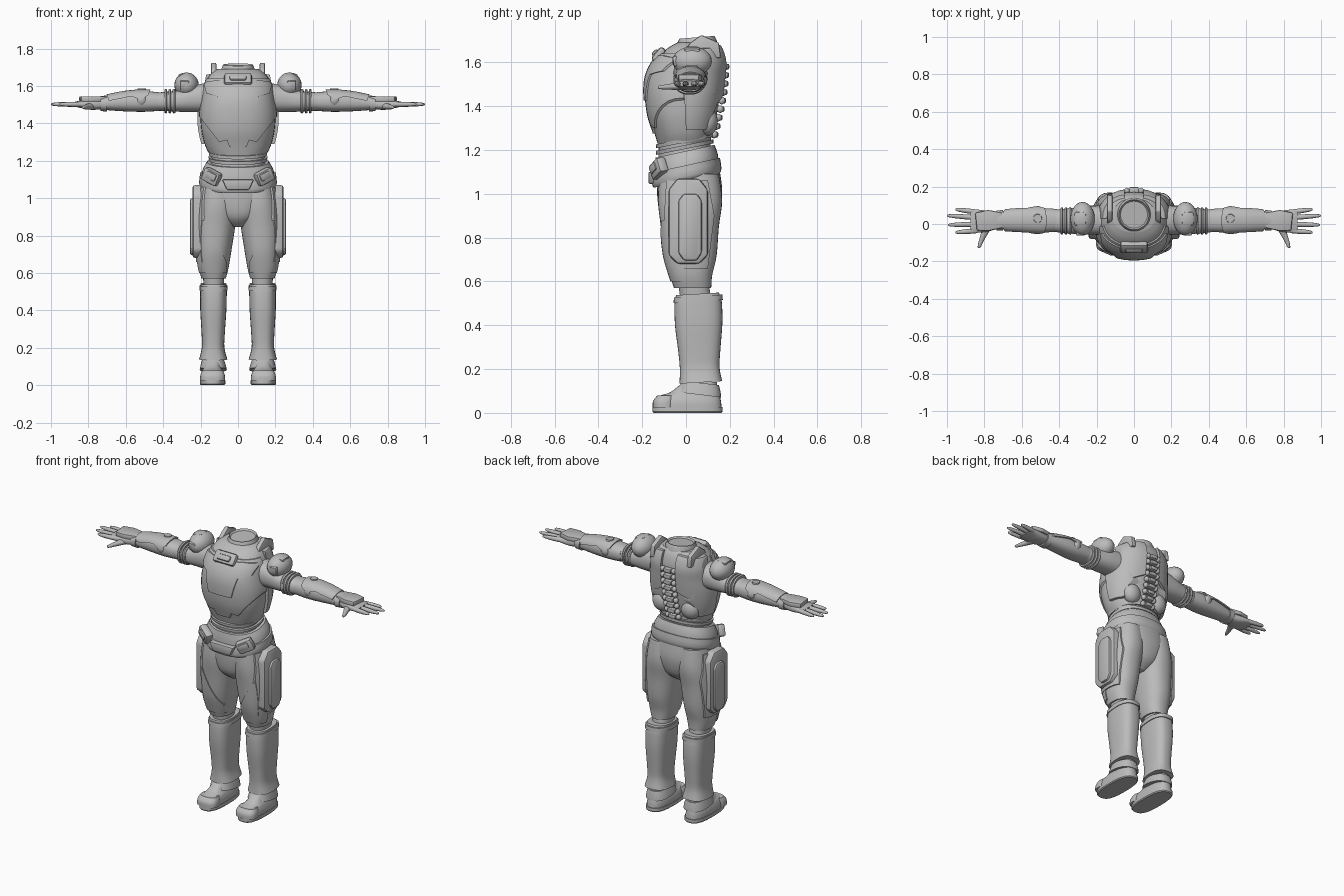
import bpy, bmesh, math
from mathutils import Matrix, Vector, Euler

cube = bpy.data.objects.get("Cube")
if cube:
    bpy.data.objects.remove(cube, do_unlink=True)

GREY = (0.5, 0.5, 0.5, 1)
mat = bpy.data.materials.new("armour grey")
mat.use_nodes = True
mat.diffuse_color = GREY
mat.node_tree.nodes["Principled BSDF"].inputs["Base Color"].default_value = GREY


def smooth(ob, angle=35):
    bpy.ops.object.select_all(action='DESELECT')
    bpy.context.view_layer.objects.active = ob
    ob.select_set(True)
    bpy.ops.object.shade_smooth_by_angle(angle=math.radians(angle))


def finish(name, bm, mirror=False):
    bmesh.ops.recalc_face_normals(bm, faces=bm.faces[:])
    me = bpy.data.meshes.new(name)
    bm.to_mesh(me)
    bm.free()
    me.materials.append(mat)
    ob = bpy.data.objects.new(name, me)
    bpy.context.collection.objects.link(ob)
    smooth(ob)
    if mirror:
        ob.modifiers.new("mirror", 'MIRROR').use_mirror_merge = False
    return ob


def place(axis, t, a, b):
    return {'X': (t, a, b), 'Y': (a, t, b), 'Z': (a, b, t)}[axis]


def catmull(p0, p1, p2, p3, u):
    return [0.5 * (2*b + (c-a)*u + (2*a-5*b+4*c-d)*u*u + (3*b-a-3*c+d)*u**3)
            for a, b, c, d in zip(p0, p1, p2, p3)]


# Loft of rounded sections: (position, a min, a max, b min, b max)
def loft(name, axis, secs, p=2.3, n=36, steps=4, off=0, shear=0, mirror=False):
    rows = []
    for i in range(len(secs) - 1):
        q = [secs[max(i-1, 0)], secs[i], secs[i+1], secs[min(i+2, len(secs)-1)]]
        rows += [catmull(*q, k / steps) for k in range(steps)]
    rows.append(secs[-1])
    bm, rings = bmesh.new(), []
    for t, a0, a1, b0, b1 in rows:
        ring = []
        for k in range(n):
            th = 2 * math.pi * k / n
            c, s = math.cos(th), math.sin(th)
            a = (a0+a1)/2 + ((a1-a0)/2 + off) * math.copysign(abs(c)**(2/p), c)
            b = (b0+b1)/2 + ((b1-b0)/2 + off) * math.copysign(abs(s)**(2/p), s)
            ring.append(bm.verts.new(place(axis, t + shear*b, a, b)))
        rings.append(ring)
    for r, s in zip(rings, rings[1:]):
        for k in range(n):
            bm.faces.new((r[k], r[(k+1) % n], s[(k+1) % n], s[k]))
    bm.faces.new(rings[0])
    bm.faces.new(rings[-1])
    return finish(name, bm, mirror)


def prism(name, axis, outline, lo, hi, bevel=0, mirror=False):
    bm = bmesh.new()
    ends = [[bm.verts.new(place(axis, t, a, b)) for a, b in outline] for t in (lo, hi)]
    n = len(outline)
    for k in range(n):
        bm.faces.new((ends[0][k], ends[0][(k+1) % n], ends[1][(k+1) % n], ends[1][k]))
    for e in ends:
        bm.faces.new(e)
    if bevel:
        bmesh.ops.bevel(bm, geom=bm.edges[:], offset=bevel, segments=2, profile=0.5, affect='EDGES')
    return finish(name, bm, mirror)


# Raised plate: an enlarged loft trimmed to an outline
def plate(name, secs, off, axis, outline, lo, hi, mirror=False, loft_axis='Z'):
    ob = loft(name, loft_axis, secs, off=off)
    cutter = prism("cutter", axis, outline, lo, hi)
    mod = ob.modifiers.new("trim", 'BOOLEAN')
    mod.operation, mod.solver, mod.object = 'INTERSECT', 'EXACT', cutter
    dg = bpy.context.evaluated_depsgraph_get()
    me = bpy.data.meshes.new_from_object(ob.evaluated_get(dg))
    ob.modifiers.clear()
    ob.data = me
    bpy.data.objects.remove(cutter, do_unlink=True)
    smooth(ob)
    if mirror:
        ob.modifiers.new("mirror", 'MIRROR').use_mirror_merge = False
    return ob


def box(name, loc, size, bevel=0.01, rot=(0, 0, 0), mirror=False):
    bm = bmesh.new()
    bmesh.ops.create_cube(bm, size=1, matrix=Matrix.Diagonal((*size, 1)))
    bmesh.ops.bevel(bm, geom=bm.edges[:], offset=bevel, segments=2, profile=0.5, affect='EDGES')
    bm.transform(Matrix.Translation(loc) @ Euler(rot).to_matrix().to_4x4())
    return finish(name, bm, mirror)


def ball(name, loc, radii, mirror=True):
    bm = bmesh.new()
    bmesh.ops.create_uvsphere(bm, u_segments=24, v_segments=14, radius=1,
                              matrix=Matrix.Translation(loc) @ Matrix.Diagonal((*radii, 1)))
    return finish(name, bm, mirror)


def both(half):
    return half + [(-x, z) for x, z in reversed(half)]


# Torso and its armour plates
torso = [(z, -w, w, f, b) for z, w, f, b in (
    (1.23, .15, -.13, .11), (1.28, .175, -.145, .12), (1.36, .195, -.17, .14), (1.45, .2, -.18, .155),
    (1.53, .19, -.175, .165), (1.6, .18, -.145, .17), (1.66, .15, -.09, .155), (1.69, .11, -.04, .135))]
loft("torso", 'Z', torso)
plate("chest_armour", torso, .008, 'Y',
      both([(.19, 1.64), (.21, 1.44), (.1, 1.3), (.06, 1.31), (.045, 1.275)]), -.3, -.01)
plate("chest_centre_panel", torso, .015, 'Y',
      both([(.12, 1.63), (.185, 1.62), (.17, 1.56), (.11, 1.545), (.08, 1.425)]), -.3, -.05)
plate("side_armour", torso, .018, 'X',
      [(-.01, 1.5), (.13, 1.5), (.14, 1.4), (.09, 1.29), (0, 1.29)], .05, .3, True)
plate("shoulder_blade_plate", torso, .018, 'Y',
      [(.05, 1.68), (.17, 1.66), (.2, 1.5), (.13, 1.41), (.05, 1.45)], .03, .3, True)
ball("lower_back_pod", (.1, .095, 1.33), (.06, .05, .065))
box("chest_badge_frame", (0, -.125, 1.635), (.15, .035, .075), .015, (-.7, 0, 0))
box("chest_badge", (0, -.137, 1.64), (.09, .03, .035), .01, (-.7, 0, 0))
loft("neck_ring", 'Z', [(1.6, -.1, .1, -.06, .15), (1.69, -.088, .088, -.04, .14),
                        (1.71, -.08, .08, -.03, .13), (1.7, -.072, .072, -.022, .122)],
     2, steps=1, shear=.08)
prism("collar_fin", 'X', [(-.03, 1.62), (.16, 1.62), (.15, 1.69), (.07, 1.725), (.02, 1.69)],
      .115, .145, .008, True)

# Segmented spine
for i in range(9):
    u = i / 8
    y = .13 + .05 * math.sin(u * math.pi / 2)
    box(f"spine_segment_{i}", (0, y, 1.27 + .31 * u), (.05, .035, .026), .007)
    ball(f"spine_node_{i}", (.038, y - .002, 1.27 + .31 * u), (.015, .016, .017))

# Waist and belt
loft("waist", 'Z', [(1.08, -.17, .17, -.13, .14), (1.2, -.145, .145, -.125, .115),
                    (1.27, -.155, .155, -.13, .11)])
for i, z in enumerate((1.205, 1.235)):
    loft(f"waist_band_{i}", 'Z', [(z, -.155, .155, -.136, .125), (z+.018, -.158, .158, -.138, .125)],
         steps=1, shear=.2)
loft("upper_belt", 'Z', [(1.1, -.195, .195, -.145, .15), (1.15, -.19, .19, -.145, .145),
                         (1.195, -.165, .165, -.138, .13)], shear=.22, steps=2)
loft("lower_belt", 'Z', [(1.06, -.195, .195, -.148, .155), (1.08, -.208, .208, -.155, .162),
                         (1.13, -.203, .203, -.15, .155)], shear=.22, steps=2)
box("belt_pouch", (.14, -.125, 1.115), (.1, .05, .075), .014, (.1, -.45, .45), True)
box("pouch_flap", (.143, -.148, 1.118), (.062, .02, .04), .008, (.1, -.45, .45), True)
prism("buckle", 'Y', both([(.085, 1.1), (.06, 1.045)]), -.172, -.12, .008)

# Hips and thighs
loft("pelvis", 'Z', [(.845, -.035, .035, -.06, .08), (.9, -.12, .12, -.115, .14),
                     (1, -.18, .18, -.132, .165), (1.1, -.19, .19, -.13, .155)])
thigh = [(1.09, .015, .195, -.12, .15), (.97, .002, .215, -.128, .165), (.85, .015, .225, -.115, .15),
         (.72, .035, .22, -.1, .14), (.63, .05, .212, -.075, .12), (.57, .065, .195, -.055, .115)]
loft("thigh", 'Z', thigh, mirror=True)
plate("thigh_armour", thigh, .008, 'X',
      [(-.09, 1.06), (.1, 1.06), (.13, .9), (.1, .66), (-.07, .66), (-.1, .9)], .13, .3, True)
plate("thigh_front_guard", thigh, .006, 'Y',
      [(.175, .88), (.3, .88), (.3, .6), (.06, .6), (.06, .66)], -.3, -.01, True)
prism("thigh_side_pad", 'X', [(-.08, 1.02), (-.04, 1.07), (.06, 1.07), (.1, 1.02), (.1, .72),
                              (.06, .68), (-.04, .68), (-.08, .72)], .16, .243, .014, True)
prism("thigh_side_pouch", 'X', [(-.035, .97), (-.01, 1), (.05, 1), (.072, .97), (.072, .73),
                                (.05, .695), (-.01, .695), (-.035, .73)], .2, .257, .012, True)

# Lower legs and boots
loft("knee", 'Z', [(.48, .08, .18, -.02, .12), (.55, .075, .185, -.03, .11), (.62, .08, .19, -.04, .1)],
     mirror=True)
shin = [(.54, .062, .2, -.045, .15), (.5, .06, .202, -.052, .163), (.4, .062, .202, -.05, .166),
        (.28, .07, .195, -.035, .157), (.2, .073, .193, -.028, .153), (.135, .057, .208, -.03, .165)]
loft("shin_armour", 'Z', shin, 2.7, shear=.06, mirror=True)
loft("shin_top_rim", 'Z', [(.505, .055, .206, -.057, .168), (.53, .057, .205, -.055, .166)],
     2.7, steps=1, shear=.06, mirror=True)
loft("ankle_cuff", 'Z', [(.145, .075, .192, -.02, .15), (.115, .065, .2, -.03, .158),
                         (.09, .06, .205, -.038, .16)], 2.5, steps=1, shear=-.12, mirror=True)
loft("boot", 'Z', [(.02, .072, .2, -.148, .163), (.05, .073, .199, -.148, .16), (.075, .08, .192, -.13, .155),
                   (.095, .088, .185, -.07, .15), (.14, .09, .18, -.015, .14)], 2.6, mirror=True)
loft("boot_sole", 'Z', [(0, .073, .199, -.148, .162), (.006, .068, .204, -.153, .167),
                        (.026, .068, .204, -.153, .167)], 2.7, steps=1, mirror=True)
loft("toe_cap", 'Z', [(.025, .069, .203, -.152, -.05), (.055, .071, .201, -.15, -.05),
                      (.08, .082, .19, -.13, -.05)], 2.6, mirror=True)

# Shoulders and arms
ball("shoulder_pad", (.275, .028, 1.605), (.065, .09, .067))
box("shoulder_cap", (.285, .028, 1.645), (.07, .08, .05), .018, (0, .15, 0), True)
box("shoulder_front_clip", (.285, -.045, 1.605), (.05, .03, .05), .01, (.2, 0, 0), True)
loft("upper_arm", 'X', [(.15, -.06, .1, 1.46, 1.62), (.25, -.055, .095, 1.46, 1.6),
                        (.33, -.052, .085, 1.463, 1.575), (.43, -.042, .075, 1.468, 1.565)], mirror=True)
for i in range(3):
    x = .335 + .022 * i
    loft(f"arm_band_{i}", 'X', [(x, -.053, .086, 1.457, 1.58), (x+.006, -.058, .09, 1.452, 1.585),
                                (x+.014, -.053, .086, 1.457, 1.58)], steps=1, mirror=True)
forearm = [(.41, -.042, .08, 1.468, 1.565), (.5, -.045, .085, 1.462, 1.572),
           (.6, -.038, .08, 1.464, 1.565), (.69, -.03, .07, 1.47, 1.548), (.74, -.025, .062, 1.475, 1.535)]
loft("forearm", 'X', forearm, mirror=True)
plate("forearm_plate", forearm, .01, 'Y',
      [(.46, 1.6), (.48, 1.55), (.52, 1.525), (.57, 1.545), (.69, 1.52), (.72, 1.6)], -.2, .2, True, 'X')
ball("elbow_pad", (.515, .022, 1.525), (.045, .075, .052))
loft("elbow_disc", 'Z', [(1.57, .49, .54, .005, .055), (1.586, .493, .537, .008, .052)], 2, 20, 1, mirror=True)
loft("wrist_cuff", 'X', [(.7, -.036, .075, 1.463, 1.55), (.735, -.034, .072, 1.466, 1.545)],
     steps=1, mirror=True)

# Hands
loft("palm", 'X', [(.72, -.022, .06, 1.478, 1.53), (.78, -.04, .07, 1.472, 1.528),
                   (.84, -.047, .077, 1.482, 1.522), (.875, -.045, .075, 1.49, 1.515)], 2.6, mirror=True)
prism("hand_back_plate", 'Z', [(.7, -.02), (.78, -.038), (.84, -.035), (.85, .06), (.78, .075), (.7, .06)],
      1.515, 1.545, .008, True)
for i, (y, tip_y, tip) in enumerate([(-.036, -.045, .955), (-.001, -.005, .995),
                                     (.034, .045, 1), (.064, .078, .955)]):
    rows = []
    for u, r in ((0, .013), (.35, .0135), (.7, .0115), (.93, .008), (1, .003)):
        c = y + (tip_y - y) * u
        rows.append((.84 + (tip - .84) * u, c - r, c + r, 1.502 - r, 1.502 + r))
    loft(f"finger_{i}", 'X', rows, 2, 12, 2, mirror=True)
loft("thumb", 'Y', [(-.01, .755, .815, 1.473, 1.512), (-.05, .78, .818, 1.474, 1.506),
                    (-.09, .803, .83, 1.475, 1.499), (-.122, .818, .836, 1.478, 1.494),
                    (-.128, .825, .833, 1.482, 1.49)], 2, 14, 2, mirror=True)
